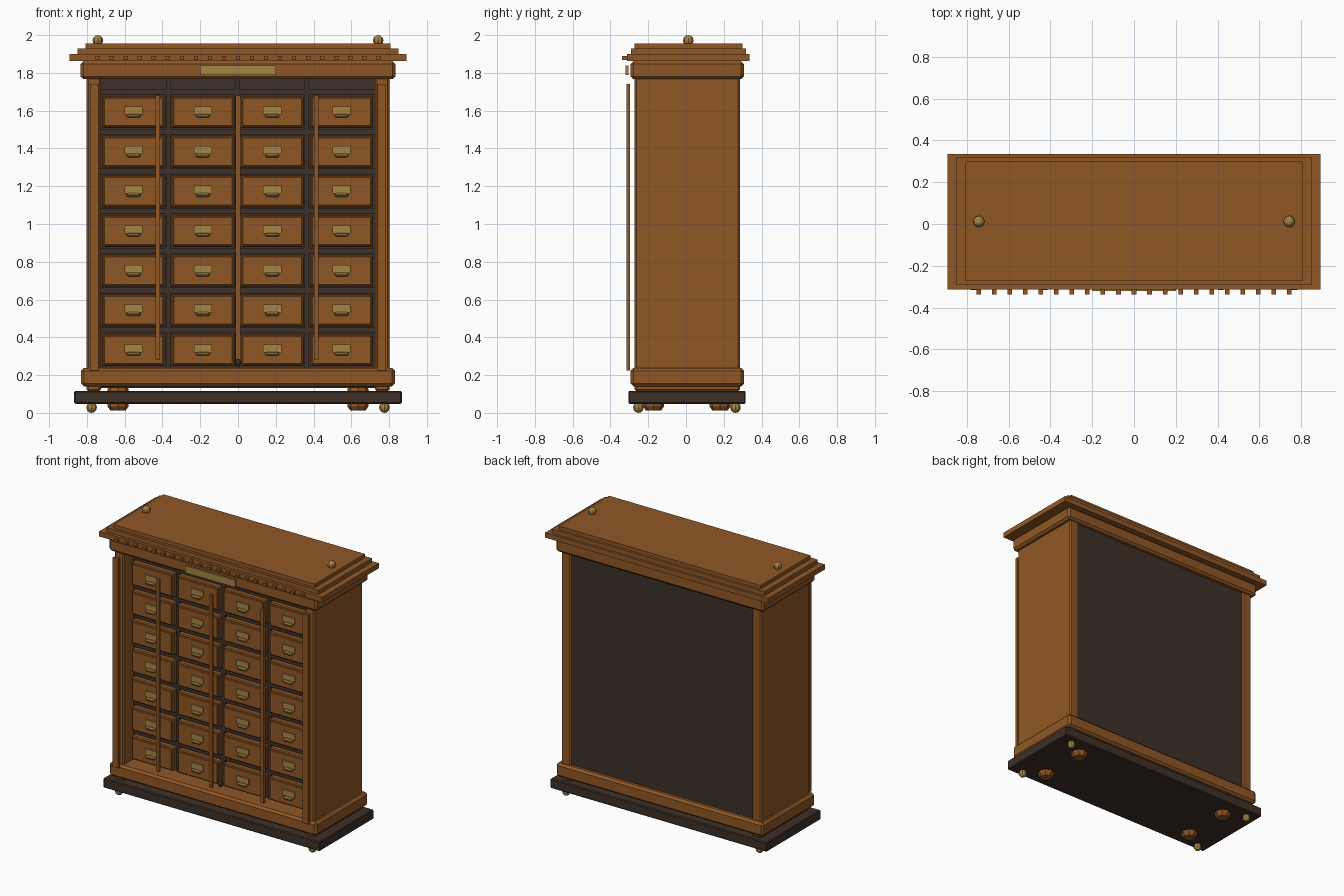
import bpy, bmesh, math
from mathutils import Matrix

if "Cube" in bpy.data.objects:
    bpy.data.objects.remove(bpy.data.objects["Cube"])


def material(name, rgb):
    m = bpy.data.materials.new(name)
    m.diffuse_color = (*rgb, 1)
    m.use_nodes = True
    m.node_tree.nodes["Principled BSDF"].inputs["Base Color"].default_value = m.diffuse_color
    return m


WOOD = material("warm brown wood", (0.28, 0.097, 0.019))
DARK = material("dark wood", (0.048, 0.03, 0.021))
BRASS = material("aged brass", (0.39, 0.235, 0.06))


def finish(name, bm, mat):
    bmesh.ops.recalc_face_normals(bm, faces=bm.faces)
    me = bpy.data.meshes.new(name)
    bm.to_mesh(me)
    bm.free()
    me.materials.append(mat)
    ob = bpy.data.objects.new(name, me)
    bpy.context.collection.objects.link(ob)
    return ob


def box(name, x, y, z, mat, bevel=0.0):
    """Box from (min, max) ranges, with an optional chamfer."""
    bm = bmesh.new()
    c = [(r[0] + r[1]) / 2 for r in (x, y, z)]
    s = [r[1] - r[0] for r in (x, y, z)]
    bmesh.ops.create_cube(bm, size=1, matrix=Matrix.Translation(c) @ Matrix.Diagonal((*s, 1)))
    if bevel:
        bmesh.ops.bevel(bm, geom=bm.edges[:], offset=bevel, segments=1, affect='EDGES')
    return finish(name, bm, mat)


def ball(name, c, r, mat):
    bm = bmesh.new()
    bmesh.ops.create_uvsphere(bm, u_segments=8, v_segments=6, radius=r, matrix=Matrix.Translation(c))
    return finish(name, bm, mat)


def turned(name, x, y, profile, mat, n=8):
    """Stack of n-sided rings from (radius, height) pairs."""
    bm = bmesh.new()
    rings = [[bm.verts.new((x + r * math.cos(2 * math.pi * i / n), y + r * math.sin(2 * math.pi * i / n), z))
              for i in range(n)] for r, z in profile]
    for a, b in zip(rings, rings[1:]):
        for i in range(n):
            bm.faces.new((a[i], a[(i + 1) % n], b[(i + 1) % n], b[i]))
    bm.faces.new(rings[0])
    bm.faces.new(rings[-1])
    return finish(name, bm, mat)


def sym(w):
    return (-w, w)


# Plinth, base moulding, frieze and stepped cornice
box("plinth", sym(0.867), (-0.305, 0.315), (0.048, 0.117), DARK, 0.006)
box("base_moulding", sym(0.83), (-0.293, 0.307), (0.14, 0.238), WOOD, 0.015)
box("bottom_board", sym(0.73), (-0.25, 0.27), (0.132, 0.15), DARK)
box("frieze", sym(0.833), (-0.293, 0.307), (1.767, 1.862), WOOD, 0.015)
box("cornice_lower", sym(0.893), (-0.313, 0.335), (1.862, 1.899), WOOD)
box("cornice_middle", sym(0.85), (-0.292, 0.318), (1.899, 1.93), WOOD)
box("cornice_top", sym(0.807), (-0.273, 0.30), (1.93, 1.956), WOOD)
box("name_plaque", sym(0.20), (-0.32, -0.305), (1.788, 1.838), BRASS)
for i in range(21):
    x = -0.743 + i * 0.0743
    box("dentil", (x - 0.011, x + 0.011), (-0.338, -0.313), (1.868, 1.889), WOOD)

# Sides, pilasters, feet and finials, both sides
for s in (-1, 1):
    box("side_panel", sorted((s * 0.725, s * 0.802)), (-0.272, 0.285), (0.115, 1.78), WOOD, 0.01)
    box("pilaster", sorted((s * 0.738, s * 0.783)), (-0.316, -0.297), (0.225, 1.74), WOOD)
    ball("finial", (s * 0.742, 0.012, 1.972), 0.028, BRASS)
    for y in (-0.172, 0.18):
        turned("bun_foot", s * 0.635, y, [(0.04, 0.012), (0.056, 0.035), (0.056, 0.12), (0.05, 0.145)], WOOD)
    for y in (-0.252, 0.262):
        ball("ball_foot", (s * 0.775, y, 0.028), 0.028, BRASS)

# Dark interior: back, dividers and rails
box("dark_core", sym(0.73), (-0.11, 0.272), (0.23, 1.775), DARK)
for x in (-0.369, -0.003, 0.363):
    box("divider", (x - 0.012, x + 0.012), (-0.16, -0.10), (0.238, 1.767), DARK)
for i in range(1, 8):
    z = 0.333 + 0.21 * (i - 0.5)
    box("rail", sym(0.725), (-0.16, -0.10), (z - 0.015, z + 0.015), DARK)

# Slim strips standing in front of the drawers, and the bottom stop
for x in (-0.425, 0, 0.415):
    box("front_strip", (x - 0.012, x + 0.012), (-0.316, -0.297), (0.283, 1.68), WOOD)
ball("drawer_stop", (0, -0.2, 0.265), 0.018, DARK)

# Drawers: 4 columns by 7 rows, each with a label plate and cup pull
for col in range(4):
    x = -0.553 + col * 0.367
    for row in range(7):
        z = 0.333 + row * 0.21
        box("drawer", (x - 0.168, x + 0.168), (-0.185, -0.10), (z - 0.085, z + 0.085), WOOD, 0.006)
        box("drawer_panel", (x - 0.158, x + 0.158), (-0.197, -0.18), (z - 0.076, z + 0.076), WOOD, 0.004)
        box("label_plate", (x - 0.048, x + 0.048), (-0.206, -0.196), (z - 0.012, z + 0.03), BRASS)
        box("drawer_pull", (x - 0.037, x + 0.037), (-0.222, -0.196), (z - 0.03, z - 0.01), BRASS, 0.007)
